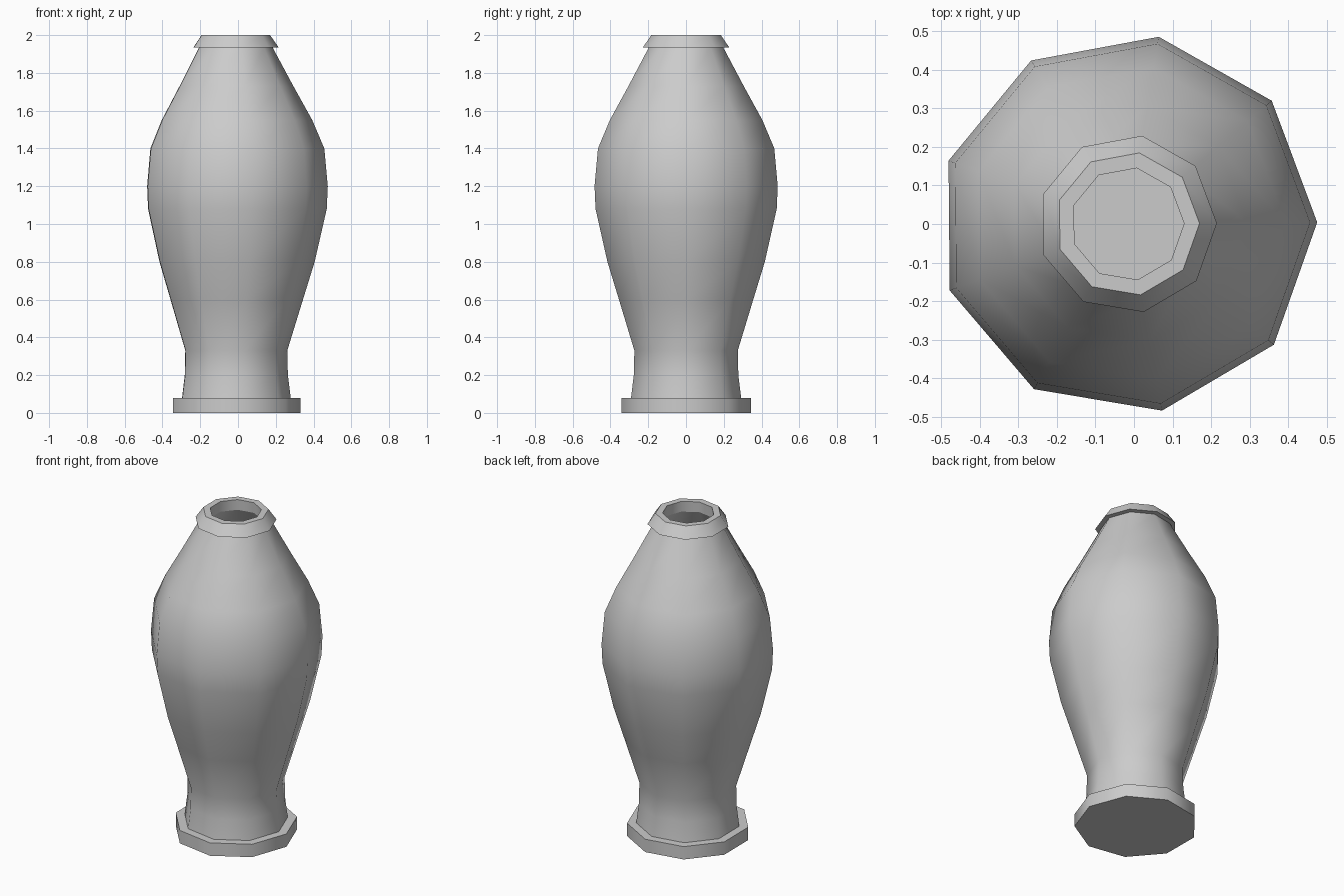
import bpy, bmesh, math

if "Cube" in bpy.data.objects:
    bpy.data.objects.remove(bpy.data.objects["Cube"])

SIDES = 9
CENTRE_X = -0.017
TURN = math.radians(0.5)

clay = bpy.data.materials.new("grey clay")
clay.diffuse_color = (0.6, 0.6, 0.6, 1)
clay.use_nodes = True
clay.node_tree.nodes["Principled BSDF"].inputs["Base Color"].default_value = clay.diffuse_color


def lathe(name, profile, closed=False, caps=False):
    """Spin a (radius, height) profile into a nine-sided part."""
    bm = bmesh.new()
    rings = []
    for r, z in profile:
        angles = [TURN + i * math.tau / SIDES for i in range(SIDES)]
        rings.append([bm.verts.new((CENTRE_X + r * math.cos(a), r * math.sin(a), z)) for a in angles])
    pairs = list(zip(rings, rings[1:]))
    if closed:
        pairs.append((rings[-1], rings[0]))
    for low, high in pairs:
        for i in range(SIDES):
            j = (i + 1) % SIDES
            bm.faces.new((low[i], low[j], high[j], high[i]))
    if caps:
        bm.faces.new(rings[0][::-1])
        bm.faces.new(rings[-1])
    bmesh.ops.recalc_face_normals(bm, faces=bm.faces)
    mesh = bpy.data.meshes.new(name)
    bm.to_mesh(mesh)
    bm.free()
    mesh.materials.append(clay)
    obj = bpy.data.objects.new(name, mesh)
    bpy.context.collection.objects.link(obj)
    bpy.ops.object.select_all(action='DESELECT')
    obj.select_set(True)
    bpy.context.view_layer.objects.active = obj
    bpy.ops.object.shade_smooth_by_angle(angle=math.radians(45))
    return obj


# Foot disc
lathe("foot", [(0.348, 0), (0.348, 0.08)], caps=True)

# Hollow body: outer wall up, inner wall back down to the floor
outer = [(0.296, 0.08), (0.281, 0.2), (0.278, 0.33), (0.361, 0.6), (0.423, 0.8),
         (0.487, 1.08), (0.4923, 1.2), (0.474, 1.4), (0.41, 1.55), (0.31, 1.73), (0.2, 1.935)]
inner = [(r - 0.05, max(z, 0.1)) for r, z in reversed(outer)]
lathe("body", outer + inner, caps=True)

# Flared collar around the mouth
lathe("lip", [(0.15, 1.935), (0.232, 1.935), (0.187, 2.0), (0.147, 2.0)], closed=True)
